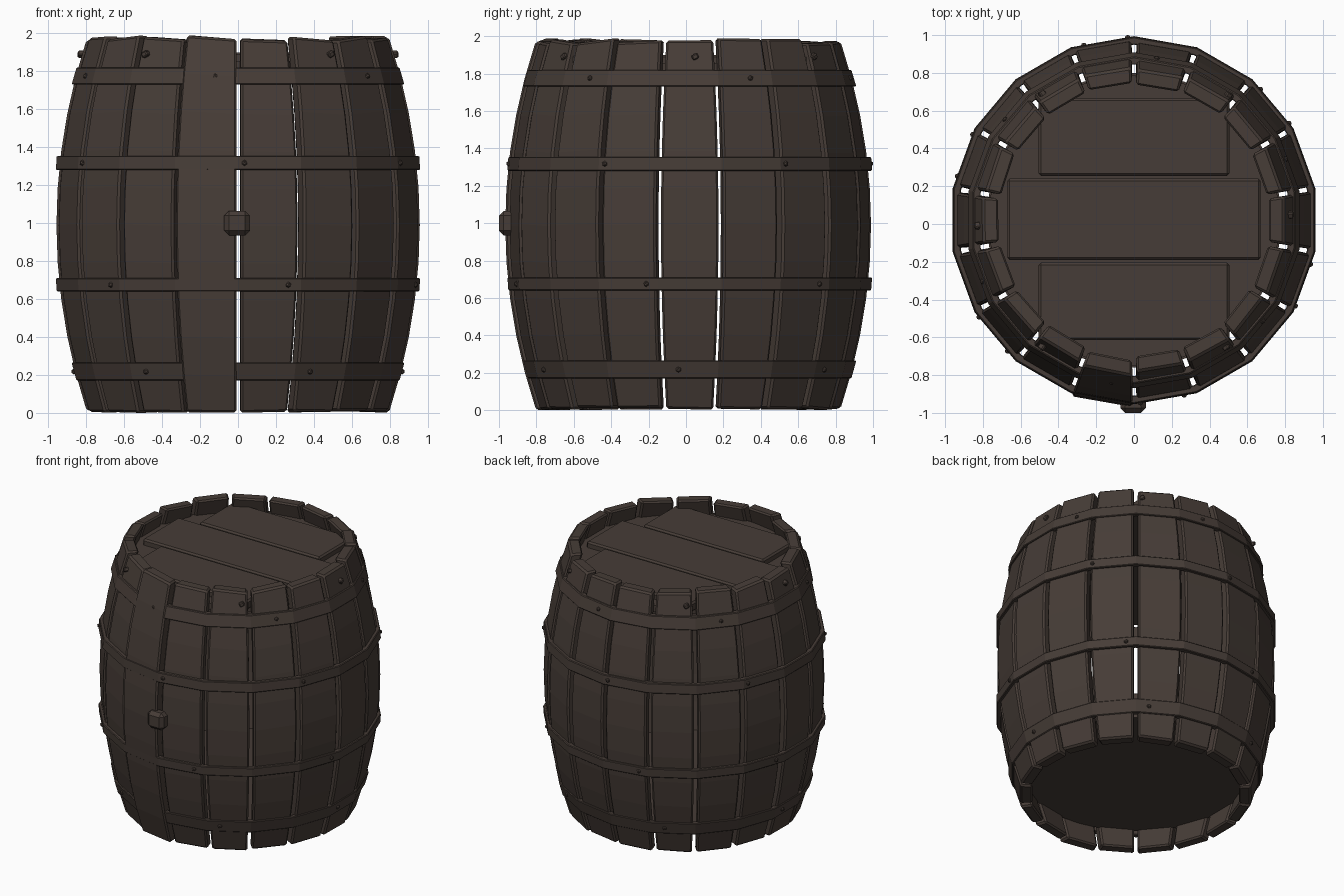
import bpy, bmesh, math, random
from mathutils import Vector, Matrix

if "Cube" in bpy.data.objects:
    bpy.data.objects.remove(bpy.data.objects["Cube"])
random.seed(4)
N, CY = 18, 0.02            # stave count, barrel axis offset
T = math.tan(math.pi / N)

wood = bpy.data.materials.new("dark_wood")
wood.diffuse_color = (0.062, 0.046, 0.038, 1)
wood.use_nodes = True
wood.node_tree.nodes["Principled BSDF"].inputs["Base Color"].default_value = wood.diffuse_color


def finish(name, bm, bevel=0.0):
    bmesh.ops.recalc_face_normals(bm, faces=bm.faces)
    me = bpy.data.meshes.new(name)
    bm.to_mesh(me)
    bm.free()
    me.materials.append(wood)
    ob = bpy.data.objects.new(name, me)
    bpy.context.collection.objects.link(ob)
    if bevel:
        m = ob.modifiers.new("bevel", 'BEVEL')
        m.width, m.segments, m.limit_method = bevel, 1, 'ANGLE'
        m.angle_limit = math.radians(40)
    return ob


def radius(z):              # outer face radius of the staves
    return 0.955 - 0.163 * abs((z - 0.99) / 0.99) ** 2


def place(ang, r, z):       # frame with local x pointing outward
    return (Matrix.Translation((math.cos(ang) * r, CY + math.sin(ang) * r, z))
            @ Matrix.Rotation(ang, 4, 'Z'))


def box(name, mat, size, bevel):
    bm = bmesh.new()
    bmesh.ops.create_cube(bm, size=1, matrix=mat @ Matrix.Diagonal((*size, 1)))
    return finish(name, bm, bevel)


# staves, each lofted along the bulge with uneven ends
LEVELS = 10
for i in range(N):
    ang = math.radians(270 + 10 + 20 * i)
    raised = i == N - 1     # loose stave covering the hoops at the front
    off = 0.02 if raised else random.uniform(-0.004, 0.004)
    gap = 0.008 if raised else random.uniform(0.013, 0.02)
    tl, tr = (random.uniform(1.955, 1.99) for _ in range(2))
    bl, br = (random.uniform(0.0, 0.015) for _ in range(2))
    bm = bmesh.new()
    rings = []
    for k in range(LEVELS + 1):
        t = k / LEVELS
        ring = []
        for side, dr in ((-1, -0.085), (1, -0.085), (1, 0), (-1, 0)):
            b, top = (bl, tl) if side < 0 else (br, tr)
            z = b + (top - b) * t
            r = radius(z) + off + dr
            w = r * T - (gap if dr == 0 else 0.011)
            ring.append(bm.verts.new(place(ang, 0, 0) @ Vector((r, side * w, z))))
        rings.append(ring)
    for a, b in zip(rings, rings[1:]):
        for j in range(4):
            bm.faces.new((a[j], a[(j + 1) % 4], b[(j + 1) % 4], b[j]))
    bm.faces.new(rings[0])
    bm.faces.new(rings[-1])
    finish("raised_stave" if raised else f"stave_{i}", bm, 0.012)

# hoops: polygonal bands (bottom z, top z, bottom radius, top radius, rivet start)
hoops = [(0.17, 0.265, 0.851, 0.877, 236), (0.64, 0.71, 0.955, 0.96, 226),
         (1.28, 1.355, 0.96, 0.955, 272), (1.73, 1.82, 0.877, 0.851, 262)]
for h, (z0, z1, r0, r1, start) in enumerate(hoops):
    bm = bmesh.new()
    rings = []
    for i in range(N):
        a = math.radians(270 + 20 * i)
        k = 1 / math.cos(math.pi / N)
        pts = ((r0, z0), (r1, z1), (r1 - 0.04, z1), (r0 - 0.04, z0))
        rings.append([bm.verts.new(place(a, 0, 0) @ Vector((r * k, 0, z))) for r, z in pts])
    for i in range(N):
        a, b = rings[i], rings[(i + 1) % N]
        for j in range(4):
            bm.faces.new((a[j], a[(j + 1) % 4], b[(j + 1) % 4], b[j]))
    finish(f"hoop_{h}", bm, 0.005)
    # rivets around the hoop
    bm = bmesh.new()
    for i in range(6):
        deg = start + 60 * i
        local = math.radians((deg - 270) % 20 - 10)
        r = (r0 + r1) / 2 / math.cos(local)
        bmesh.ops.create_icosphere(bm, subdivisions=1, radius=0.016,
                                   matrix=place(math.radians(deg), r, (z0 + z1) / 2))
    finish(f"hoop_rivets_{h}", bm)

# lid disc and bottom disc
for name, z, r, d in (("lid_disc", 1.83, 0.77, 0.05), ("bottom_disc", 0.19, 0.78, 0.03)):
    bm = bmesh.new()
    bmesh.ops.create_cone(bm, cap_ends=True, segments=36, radius1=r, radius2=r, depth=d,
                          matrix=Matrix.Translation((0, CY, z)))
    finish(name, bm)

# lid planks
for i, (y, w, l) in enumerate(((-0.43, 0.41, 1.01), (0.005, 0.43, 1.34), (0.44, 0.41, 1.01))):
    box(f"lid_plank_{i}", Matrix.Translation((0, CY + y, 1.865)), (l, w, 0.07), 0.012)

# bung in the front seam
box("bung", Matrix.Translation((-0.005, -0.955, 1.0)), (0.135, 0.09, 0.13), 0.025)

# small pegs near the top rim
for i, deg in enumerate((234, 306, 2, 53, 126, 182)):
    box(f"rim_peg_{i}", place(math.radians(deg), 0.82, 1.89)
        @ Matrix.Rotation(0.5, 4, 'X'), (0.05, 0.035, 0.03), 0.006)
